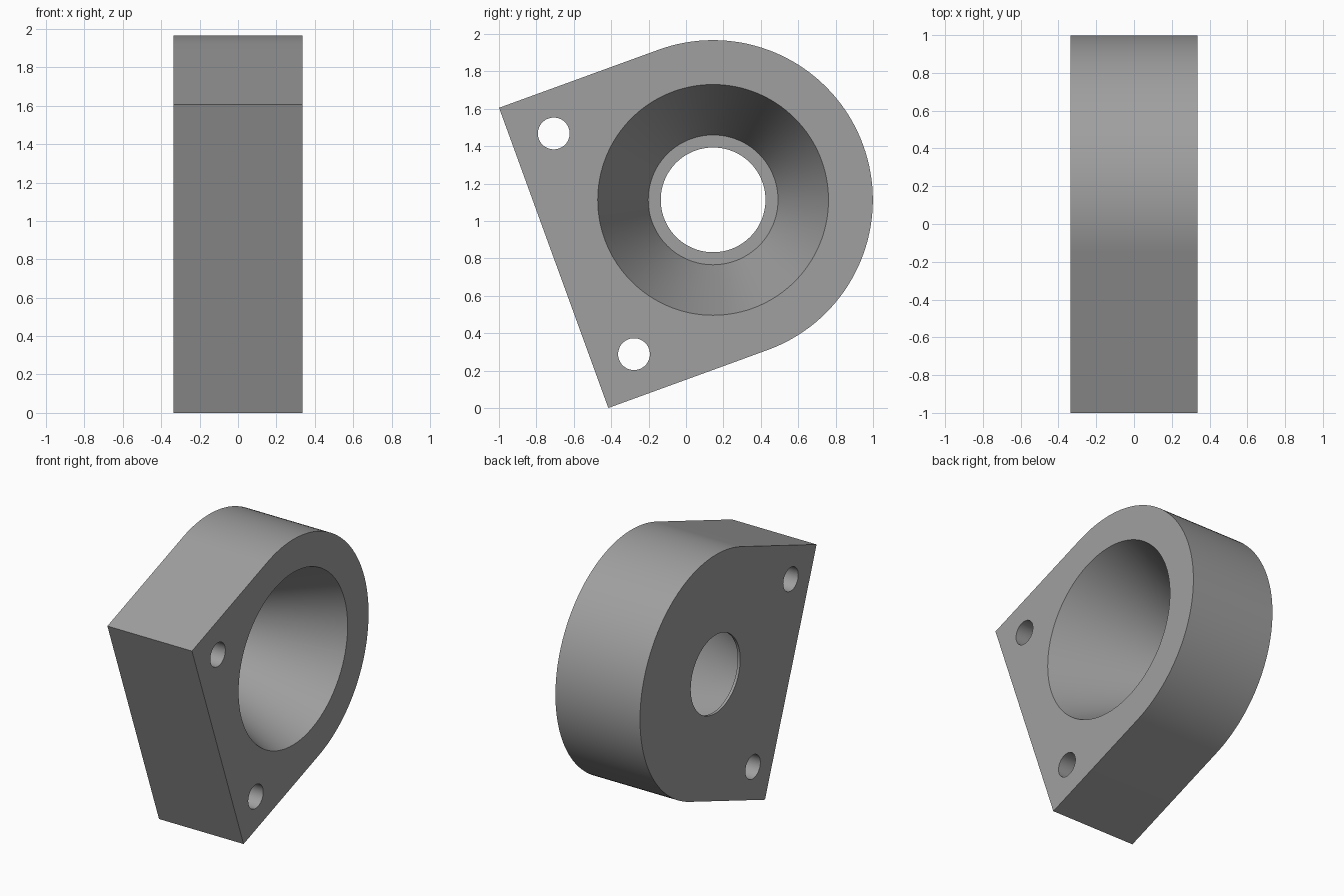
import bpy, bmesh, math
from mathutils import Matrix, Vector

if "Cube" in bpy.data.objects:
    bpy.data.objects.remove(bpy.data.objects["Cube"])

HALF = 0.335                      # half thickness along x
CY, CZ, R = 0.145, 1.113, 0.854   # centre and radius of the round end
TILT = math.radians(20)
LENGTH = 0.907                    # straight flank from tangent point to corner


def make_object(name, bm):
    bmesh.ops.recalc_face_normals(bm, faces=bm.faces)
    mesh = bpy.data.meshes.new(name)
    bm.to_mesh(mesh)
    bm.free()
    obj = bpy.data.objects.new(name, mesh)
    bpy.context.collection.objects.link(obj)
    return obj


def turned(name, cy, cz, profile, segments):
    """Solid of revolution about an x-parallel axis; profile holds (x, radius)."""
    bm = bmesh.new()
    rings = []
    for x, r in profile:
        rings.append([bm.verts.new((x, cy + r * math.cos(a), cz + r * math.sin(a)))
                      for a in (2 * math.pi * i / segments for i in range(segments))])
    for a, b in zip(rings, rings[1:]):
        for i in range(segments):
            j = (i + 1) % segments
            bm.faces.new((a[i], a[j], b[j], b[i]))
    bm.faces.new(rings[0])
    bm.faces.new(rings[-1])
    return make_object(name, bm)


# Block: half-round end with two tangent flanks and a flat base edge
steps = 72
outline = []
for i in range(steps + 1):
    a = TILT - math.pi / 2 + math.pi * i / steps
    outline.append(Vector((CY + R * math.cos(a), CZ + R * math.sin(a))))
back = Vector((math.cos(TILT), math.sin(TILT))) * -LENGTH
outline += [outline[-1] + back, outline[0] + back]

bm = bmesh.new()
base = bm.faces.new([bm.verts.new((-HALF, p.x, p.y)) for p in outline])
ext = bmesh.ops.extrude_face_region(bm, geom=[base], use_keep_orig=True)
bmesh.ops.translate(bm, vec=(2 * HALF, 0, 0),
                    verts=[v for v in ext["geom"] if isinstance(v, bmesh.types.BMVert)])
block = make_object("mounting_block", bm)

# Cutters: conical pocket with a thin lip and through bore, two bolt holes
E = 0.1
slope = (0.617 - 0.347) / (2 * HALF - 0.02)
cutters = [
    turned("pocket_cutter", CY, CZ,
           [(-HALF - E, 0.28), (-HALF + 0.02, 0.28), (-HALF + 0.02, 0.347),
            (HALF + E, 0.617 + slope * E)], 128),
    turned("upper_bolt_cutter", -0.707, 1.468, [(-HALF - E, 0.085), (HALF + E, 0.085)], 48),
    turned("lower_bolt_cutter", -0.278, 0.288, [(-HALF - E, 0.085), (HALF + E, 0.085)], 48),
]
bpy.context.view_layer.objects.active = block
block.select_set(True)
for cutter in cutters:
    cutter.hide_render = True
    mod = block.modifiers.new(cutter.name, "BOOLEAN")
    mod.operation = "DIFFERENCE"
    mod.solver = "EXACT"
    mod.object = cutter
    bpy.ops.object.modifier_apply(modifier=mod.name)
for cutter in cutters:
    bpy.data.objects.remove(cutter)

# Finish: one plain grey, smooth curves with sharp rims
grey = bpy.data.materials.new("plain grey")
grey.diffuse_color = (0.35, 0.35, 0.35, 1)
grey.use_nodes = True
grey.node_tree.nodes["Principled BSDF"].inputs["Base Color"].default_value = grey.diffuse_color
block.data.materials.clear()
block.data.materials.append(grey)
for face in block.data.polygons:
    face.material_index = 0
bpy.ops.object.shade_smooth_by_angle(angle=math.radians(20))
